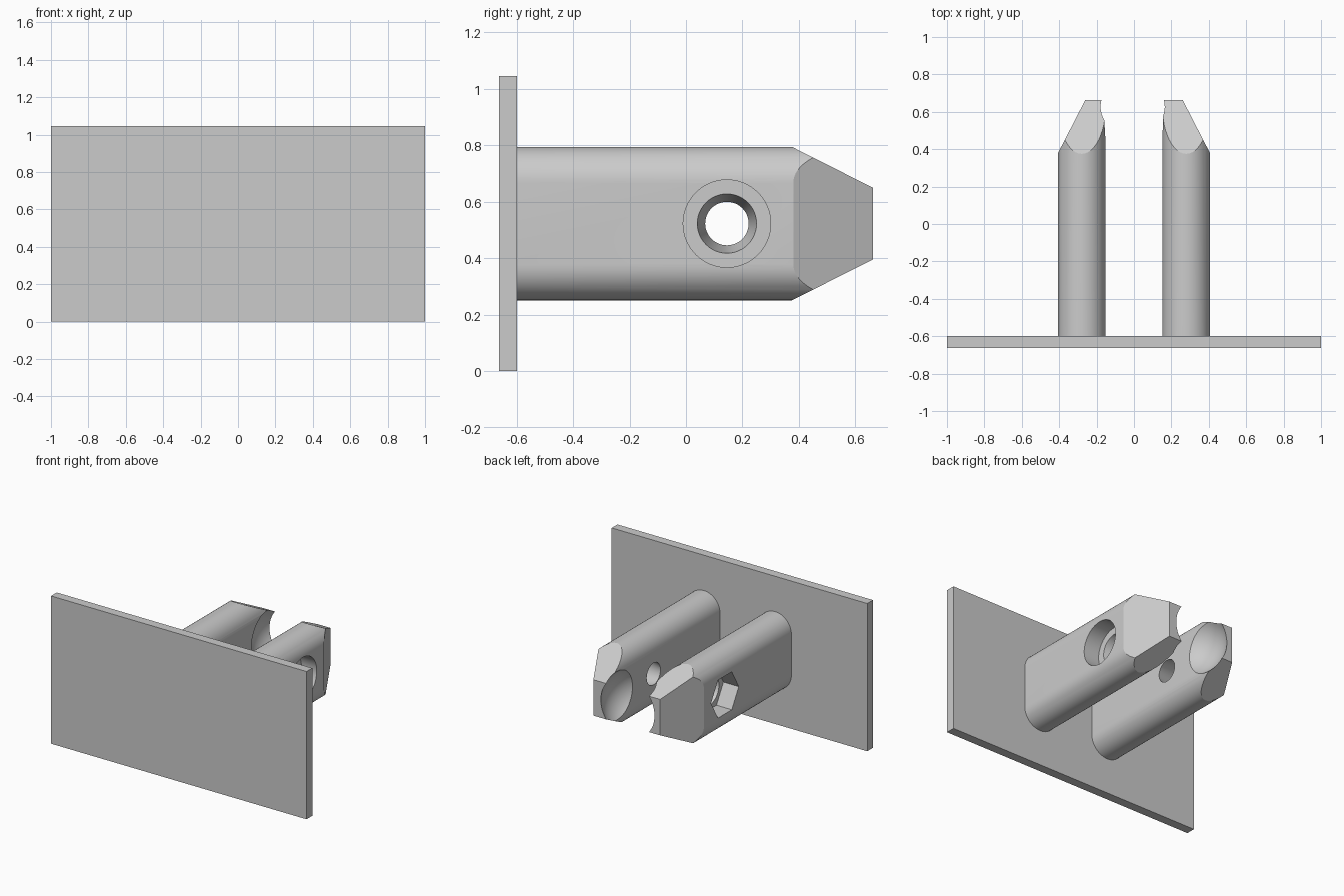
import bpy, bmesh, math
from mathutils import Matrix, Vector

if "Cube" in bpy.data.objects:
    bpy.data.objects.remove(bpy.data.objects["Cube"])

grey = bpy.data.materials.new("light_grey")
grey.use_nodes = True
grey.diffuse_color = (0.6, 0.6, 0.6, 1)
grey.node_tree.nodes["Principled BSDF"].inputs["Base Color"].default_value = (0.6, 0.6, 0.6, 1)

MID_Z = 0.523
BACK, TIP = -0.60, 0.662
INNER, OUTER = 0.152, 0.406
HALF_HEIGHT = 0.272
HOLE_Y = 0.145
POCKET_DEPTH = 0.12


def make(name, bm):
    bmesh.ops.recalc_face_normals(bm, faces=bm.faces)
    mesh = bpy.data.meshes.new(name)
    bm.to_mesh(mesh)
    bm.free()
    obj = bpy.data.objects.new(name, mesh)
    mesh.materials.append(grey)
    bpy.context.collection.objects.link(obj)
    return obj


def activate(obj):
    bpy.ops.object.select_all(action='DESELECT')
    obj.select_set(True)
    bpy.context.view_layer.objects.active = obj


def cut(obj, cutter):
    cutter.hide_render = True
    activate(obj)
    mod = obj.modifiers.new("cut", 'BOOLEAN')
    mod.operation, mod.solver, mod.object = 'DIFFERENCE', 'EXACT', cutter
    bpy.ops.object.modifier_apply(modifier=mod.name)
    bpy.data.objects.remove(cutter)


def turned_cutter(profile, sides, side):
    """Rings of (x, radius) joined around the bolt axis."""
    bm = bmesh.new()
    rings = []
    for x, r in profile:
        angles = [2 * math.pi * i / sides for i in range(sides)]
        rings.append([bm.verts.new((side * x, HOLE_Y + r * math.cos(a), MID_Z + r * math.sin(a)))
                      for a in angles])
    for a, b in zip(rings, rings[1:]):
        for i in range(sides):
            j = (i + 1) % sides
            bm.faces.new((a[i], a[j], b[j], b[i]))
    bm.faces.new(rings[0])
    bm.faces.new(rings[-1])
    return make("pocket_cutter", bm)


def make_arm(name, side):
    # Upright stadium section, extruded backwards
    bm = bmesh.new()
    radius = (OUTER - INNER) / 2
    mid_x = side * (INNER + OUTER) / 2
    steps = 24
    section = []
    for start, sign in ((0, 1), (math.pi, -1)):
        for i in range(steps + 1):
            a = start + math.pi * i / steps
            section.append(bm.verts.new((mid_x + radius * math.cos(a), BACK - 0.01,
                           MID_Z + sign * (HALF_HEIGHT - radius) + radius * math.sin(a))))
    face = bm.faces.new(section)
    ext = bmesh.ops.extrude_face_region(bm, geom=[face])
    verts = [v for v in ext["geom"] if isinstance(v, bmesh.types.BMVert)]
    bmesh.ops.translate(bm, verts=verts, vec=(0, TIP - BACK + 0.01, 0))
    # Chamfers on the outside, top and bottom of the tip
    chamfers = [((side * OUTER, 0.38, MID_Z), (side * 0.282, 0.145, 0)),
                ((0, 0.375, MID_Z + HALF_HEIGHT), (0, 0.145, 0.287)),
                ((0, 0.375, MID_Z - HALF_HEIGHT), (0, 0.145, -0.287))]
    for point, normal in chamfers:
        res = bmesh.ops.bisect_plane(bm, geom=bm.verts[:] + bm.edges[:] + bm.faces[:], dist=1e-6,
                                     plane_co=point, plane_no=Vector(normal).normalized(),
                                     clear_outer=True)
        edges = [e for e in res["geom_cut"] if isinstance(e, bmesh.types.BMEdge)]
        bmesh.ops.contextual_create(bm, geom=edges)
    arm = make(name, bm)

    # Outer pocket: round for the bolt head, six-sided for the nut
    floor = OUTER - POCKET_DEPTH
    cut(arm, turned_cutter([(floor, 0.155), (OUTER + 0.1, 0.155)], 64 if side > 0 else 6, side))
    # Tapered bolt hole through to the inner face
    slope = (0.105 - 0.077) / (floor - INNER)
    cut(arm, turned_cutter([(INNER - 0.05, 0.077 - 0.05 * slope),
                            (floor + 0.02, 0.105 + 0.02 * slope)], 48, side))

    # Ball socket between the tips
    bm = bmesh.new()
    bmesh.ops.create_uvsphere(bm, u_segments=64, v_segments=32, radius=0.236,
                              matrix=Matrix.Translation((-0.007, 0.555, MID_Z)))
    cut(arm, make("ball_cutter", bm))
    activate(arm)
    bpy.ops.object.shade_smooth_by_angle(angle=math.radians(20))


# Mounting plate
bm = bmesh.new()
bmesh.ops.create_cube(bm, size=1, matrix=Matrix.Translation((0, -0.63, 0.5225))
                      @ Matrix.Diagonal((2, 0.064, 1.045, 1)))
make("plate", bm)

make_arm("left_arm", 1)
make_arm("right_arm", -1)
